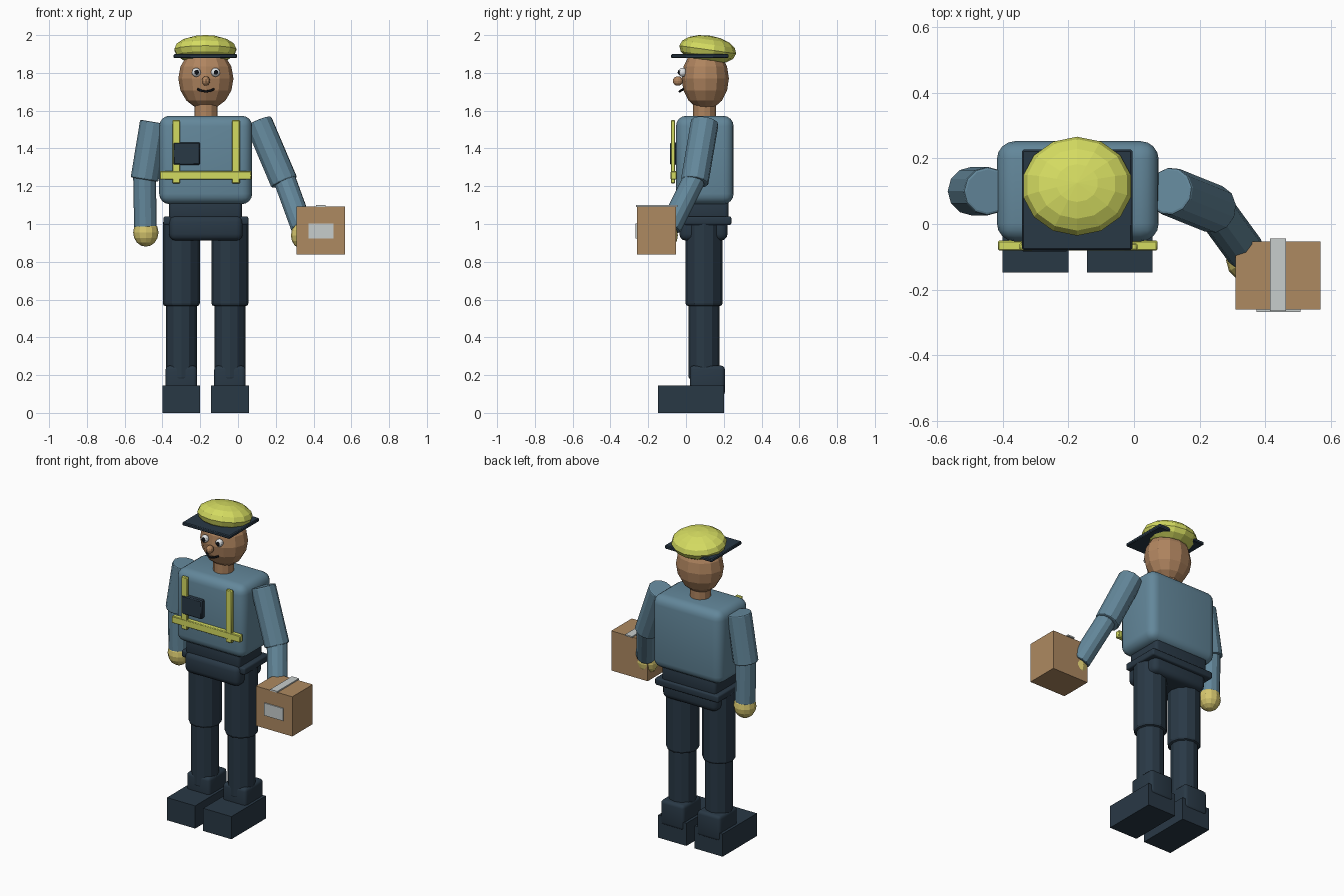
import bpy
import math
from mathutils import Vector

if "Cube" in bpy.data.objects:
    bpy.data.objects.remove(bpy.data.objects["Cube"], do_unlink=True)

CX, CY = -0.17, 0.1  # body centre line


def material(name, *srgb):
    rgba = [(c / 255) ** 2.2 for c in srgb] + [1.0]
    m = bpy.data.materials.new(name)
    m.use_nodes = True
    m.diffuse_color = rgba
    m.node_tree.nodes["Principled BSDF"].inputs["Base Color"].default_value = rgba
    return m


SHIRT = material("shirt blue", 99, 134, 153)
NAVY = material("dark navy", 45, 59, 71)
YELLOW = material("safety yellow", 211, 218, 97)
GLOVE = material("glove yellow", 213, 197, 110)
SKIN = material("skin", 174, 131, 95)
CARD = material("cardboard", 172, 136, 97)
TAPE = material("tape grey", 198, 204, 203)
WHITE = material("eye white", 235, 238, 240)
BLACK = material("black", 22, 24, 28)


def finish(name, mat, bevel=0, segments=1, smooth=False):
    ob = bpy.context.object
    ob.name = name
    ob.data.materials.append(mat)
    if bevel:
        mod = ob.modifiers.new("bevel", "BEVEL")
        mod.width, mod.segments = bevel, segments
        mod.limit_method = "ANGLE"
        mod.angle_limit = math.radians(50)
        bpy.ops.object.modifier_apply(modifier=mod.name)
    if smooth:
        bpy.ops.object.shade_smooth_by_angle(angle=math.radians(40))
    return ob


def box(name, mat, x, y, z, bevel=0, segments=3):
    """Box from its (low, high) range on each axis."""
    ranges = (x, y, z)
    bpy.ops.mesh.primitive_cube_add(size=1, location=[(a + b) / 2 for a, b in ranges])
    bpy.context.object.scale = [b - a for a, b in ranges]
    bpy.ops.object.transform_apply(location=False, rotation=False, scale=True)
    return finish(name, mat, bevel, segments, smooth=bevel > 0)


def ball(name, mat, centre, radii, segments=12, rings=8, tilt=0):
    bpy.ops.mesh.primitive_uv_sphere_add(segments=segments, ring_count=rings, radius=1,
                                         location=centre, rotation=(tilt, 0, 0))
    bpy.context.object.scale = radii
    return finish(name, mat)


def limb(name, mat, start, end, radius, bevel=0.008):
    """Twelve-sided cylinder between two points."""
    a, b = Vector(start), Vector(end)
    bpy.ops.mesh.primitive_cylinder_add(vertices=12, radius=radius, depth=(b - a).length,
                                        location=(a + b) / 2)
    ob = bpy.context.object
    ob.rotation_euler = (b - a).to_track_quat("Z", "Y").to_euler()
    return finish(name, mat, bevel, 2)


# Torso, waist, belt and hips
box("torso", SHIRT, (-0.417, 0.075), (-0.053, 0.252), (1.105, 1.573), 0.055, 4)
box("waist", NAVY, (-0.365, 0.02), (-0.015, 0.225), (1.02, 1.13), 0.02)
box("belt", NAVY, (-0.395, 0.055), (-0.01, 0.24), (0.995, 1.04), 0.01)
box("hips", NAVY, (-0.365, 0.025), (-0.035, 0.22), (0.912, 1.045), 0.035)

# Legs and shoes
for side, x in (("right", -0.3), ("left", -0.043)):
    limb(side + "_thigh", NAVY, (x, 0.095, 0.565), (x, 0.095, 1.02), 0.098, 0.015)
    limb(side + "_shin", NAVY, (x, 0.096, 0.18), (x, 0.096, 0.58), 0.082)
    box(side + "_ankle", NAVY, (x - 0.083, x + 0.083), (0.02, 0.206), (0.09, 0.25), 0.02)
    box(side + "_shoe", NAVY, (x - 0.1, x + 0.1), (-0.148, 0.2), (0, 0.145))

# Arms with gloves
arms = {
    "right": ((-0.445, CY, 1.54), (-0.495, CY, 1.235), (-0.49, CY, 0.98),
              (-0.488, CY, 0.955)),
    "left": ((0.108, CY, 1.542), (0.245, 0.045, 1.22), (0.34, -0.085, 0.98),
             (0.347, -0.11, 0.94)),
}
for side, (shoulder, elbow, wrist, hand) in arms.items():
    limb(side + "_upper_arm", SHIRT, shoulder, elbow, 0.074)
    limb(side + "_forearm", SHIRT, Vector(elbow) + Vector((0, 0, 0.02)), wrist, 0.06)
    ball(side + "_glove", GLOVE, hand, (0.067, 0.067, 0.075))

# Reflective harness and chest pocket
for side, x in (("right", -0.327), ("left", -0.011)):
    box(side + "_strap", YELLOW, (x - 0.021, x + 0.021), (-0.08, -0.058), (1.215, 1.55), 0.004, 1)
box("chest_band", YELLOW, (-0.414, 0.071), (-0.081, -0.05), (1.235, 1.28), 0.004, 1)
box("chest_pocket", NAVY, (-0.343, -0.2), (-0.084, -0.05), (1.313, 1.432), 0.006, 1)

# Neck and head
limb("neck", SKIN, (CX, CY - 0.003, 1.54), (CX, CY - 0.003, 1.66), 0.061, 0)
ball("head", SKIN, (CX, CY + 0.002, 1.77), (0.146, 0.125, 0.165))
ball("nose", SKIN, (CX, -0.043, 1.757), (0.022, 0.027, 0.025))
for side, x in (("right", CX - 0.051), ("left", CX + 0.051)):
    ball(side + "_eye", WHITE, (x, -0.018, 1.803), (0.024, 0.022, 0.024))
    ball(side + "_pupil", BLACK, (x + 0.002, -0.036, 1.803), (0.012, 0.008, 0.013))

# Smiling mouth as a thin tube
curve = bpy.data.curves.new("mouth", "CURVE")
curve.dimensions = "3D"
curve.bevel_depth = 0.006
curve.bevel_resolution = 1
curve.use_fill_caps = True
spline = curve.splines.new("POLY")
spline.points.add(6)
for i, p in enumerate(spline.points):
    t = i / 3 - 1
    p.co = (CX + 0.043 * t, -0.034 + 0.02 * t * t, 1.702 + 0.012 * t * t, 1)
curve.materials.append(BLACK)
bpy.context.collection.objects.link(bpy.data.objects.new("mouth", curve))

# Cap: tilted crown over a flat brim
ball("cap_crown", YELLOW, (CX - 0.003, 0.115, 1.923), (0.168, 0.152, 0.075), 14, 8, -0.14)
box("cap_brim", NAVY, (-0.341, -0.005), (-0.079, 0.226), (1.878, 1.9), 0.005, 1)

# Parcel with tape and label
box("parcel", CARD, (0.309, 0.567), (-0.26, -0.053), (0.838, 1.092))
box("parcel_tape", TAPE, (0.413, 0.463), (-0.264, -0.044), (1.091, 1.1))
box("parcel_label", TAPE, (0.372, 0.506), (-0.267, -0.259), (0.923, 1.003))
